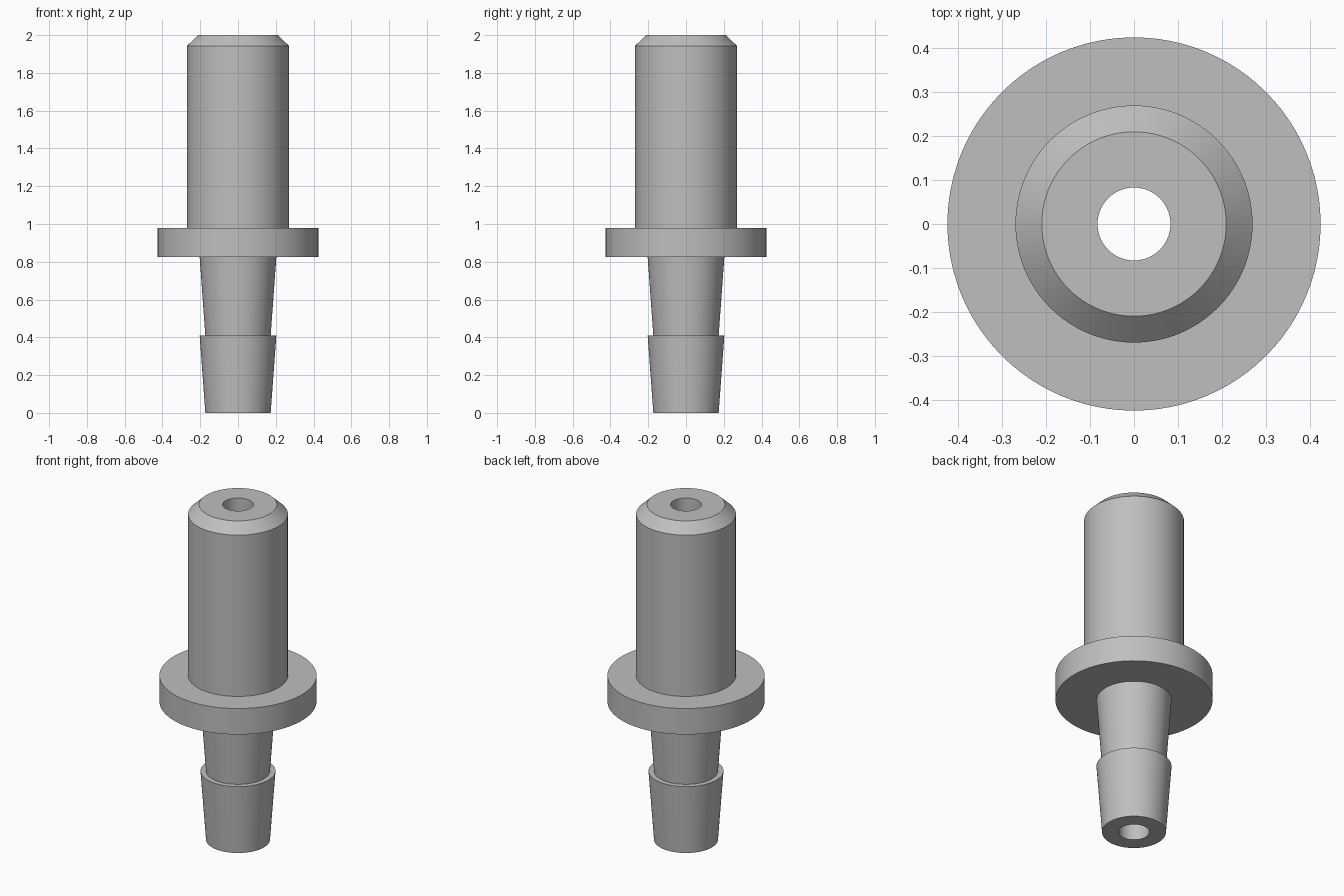
import bpy
import bmesh
import math
from mathutils import Vector

default = bpy.data.objects.get("Cube")
if default:
    bpy.data.objects.remove(default, do_unlink=True)

SEGMENTS = 96
BORE = 0.083


def make_material(name, rgb):
    colour = (*rgb, 1.0)
    mat = bpy.data.materials.new(name)
    mat.use_nodes = True
    mat.diffuse_color = colour
    bsdf = next(n for n in mat.node_tree.nodes if n.type == "BSDF_PRINCIPLED")
    bsdf.inputs["Base Color"].default_value = colour
    return mat


def lathe(name, profile, mat):
    """Spin a closed (radius, height) section around the z axis."""
    bm = bmesh.new()
    verts = [bm.verts.new((r, 0, z)) for r, z in profile]
    edges = [bm.edges.new((a, b)) for a, b in zip(verts, verts[1:] + verts[:1])]
    bmesh.ops.spin(bm, geom=verts + edges, cent=Vector(), axis=Vector((0, 0, 1)),
                   angle=math.tau, steps=SEGMENTS, use_merge=True)
    bmesh.ops.remove_doubles(bm, verts=bm.verts[:], dist=1e-5)
    bmesh.ops.recalc_face_normals(bm, faces=bm.faces[:])
    mesh = bpy.data.meshes.new(name)
    bm.to_mesh(mesh)
    bm.free()
    mesh.materials.append(mat)
    obj = bpy.data.objects.new(name, mesh)
    bpy.context.collection.objects.link(obj)
    bpy.ops.object.select_all(action="DESELECT")
    obj.select_set(True)
    bpy.context.view_layer.objects.active = obj
    bpy.ops.object.shade_smooth_by_angle(angle=math.radians(30))
    return obj


grey = make_material("plain grey", (0.52, 0.52, 0.52))

# Two tapered barbs, each wider at its top
barbs = [(0.173, 0), (0.203, 0.41), (0.173, 0.41), (0.203, 0.825)]
# Flat round collar
collar = [(0.425, 0.825), (0.425, 0.98)]
# Straight stem with a chamfered tip
stem = [(0.27, 0.98), (0.27, 1.943), (0.21, 2)]
# Straight hole through the whole length
bore = [(BORE, 2), (BORE, 0)]

lathe("barbed_hose_fitting", barbs + collar + stem + bore, grey)
